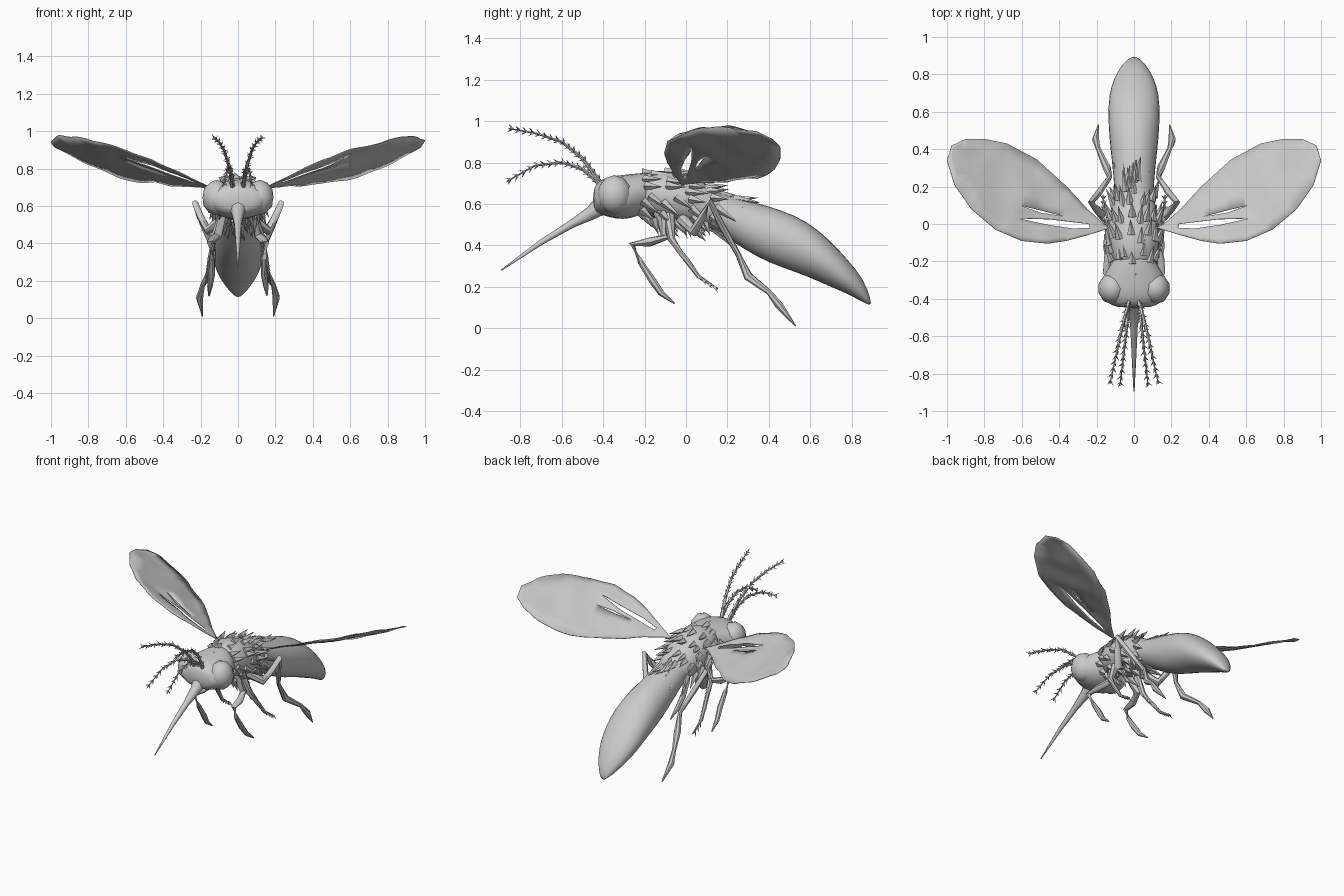
import bpy, bmesh, math, random
from mathutils import Vector, Matrix, noise

random.seed(4)
cube = bpy.data.objects.get("Cube")
if cube:
    bpy.data.objects.remove(cube)

grey = bpy.data.materials.new("plain grey")
grey.use_nodes = True
grey.diffuse_color = (0.6, 0.6, 0.6, 1)
grey.node_tree.nodes["Principled BSDF"].inputs["Base Color"].default_value = (0.6, 0.6, 0.6, 1)


def finish(name, bm, angle=40, subdivide=0):
    bmesh.ops.recalc_face_normals(bm, faces=bm.faces)
    mesh = bpy.data.meshes.new(name)
    bm.to_mesh(mesh)
    bm.free()
    obj = bpy.data.objects.new(name, mesh)
    bpy.context.collection.objects.link(obj)
    mesh.materials.append(grey)
    if subdivide:
        obj.modifiers.new("smooth", 'SUBSURF').levels = subdivide
        obj.modifiers["smooth"].render_levels = subdivide
    bpy.ops.object.select_all(action='DESELECT')
    obj.select_set(True)
    bpy.context.view_layer.objects.active = obj
    bpy.ops.object.shade_smooth_by_angle(angle=math.radians(angle))
    return obj


def loft(name, stations, sides=14):
    """Closed body from (y, bottom z, top z, half width) stations."""
    bm = bmesh.new()
    rings = []
    for y, low, high, w in stations:
        ring = []
        for i in range(sides):
            a = math.tau * i / sides
            ring.append(bm.verts.new((w * math.cos(a), y, (low + high) / 2 + (high - low) / 2 * math.sin(a))))
        rings.append(ring)
    for a, b in zip(rings, rings[1:]):
        for i in range(sides):
            j = (i + 1) % sides
            bm.faces.new((a[i], a[j], b[j], b[i]))
    bm.faces.new(rings[0])
    bm.faces.new(rings[-1])
    return finish(name, bm, 60, 1)


def add_tube(bm, path, sides=7):
    """Tapered tube through (x, y, z, radius) points."""
    pts = [Vector(p[:3]) for p in path]
    rings = []
    for i, p in enumerate(pts):
        d = (pts[min(i + 1, len(pts) - 1)] - pts[max(i - 1, 0)]).normalized()
        rot = d.to_track_quat('Z', 'Y')
        rings.append([bm.verts.new(p + rot @ Vector((math.cos(math.tau * k / sides),
                      math.sin(math.tau * k / sides), 0)) * path[i][3]) for k in range(sides)])
    for a, b in zip(rings, rings[1:]):
        for k in range(sides):
            j = (k + 1) % sides
            bm.faces.new((a[k], a[j], b[j], b[k]))
    bm.faces.new(rings[0])
    bm.faces.new(rings[-1])


def add_spike(bm, base, direction, length, radius, sides=4):
    m = Matrix.Translation(base) @ direction.to_track_quat('Z', 'Y').to_matrix().to_4x4() \
        @ Matrix.Translation((0, 0, length / 2))
    bmesh.ops.create_cone(bm, cap_ends=True, segments=sides, radius1=radius, radius2=0, depth=length, matrix=m)


# Head, thorax and abdomen
loft("head", [(-0.45, 0.57, 0.68, 0.09), (-0.42, 0.545, 0.725, 0.165), (-0.34, 0.52, 0.745, 0.2),
              (-0.27, 0.52, 0.75, 0.17), (-0.2, 0.55, 0.76, 0.12), (-0.15, 0.57, 0.75, 0.09)], 10)
thorax = [(-0.24, 0.57, 0.73, 0.09), (-0.18, 0.54, 0.76, 0.125), (-0.08, 0.51, 0.77, 0.145),
          (0.02, 0.49, 0.74, 0.14), (0.12, 0.48, 0.69, 0.115), (0.22, 0.46, 0.63, 0.085)]
loft("thorax", thorax)
loft("abdomen", [(0.02, 0.53, 0.67, 0.09), (0.12, 0.48, 0.67, 0.105), (0.22, 0.42, 0.64, 0.11),
                 (0.34, 0.34, 0.61, 0.122), (0.46, 0.29, 0.575, 0.136), (0.58, 0.25, 0.525, 0.143),
                 (0.69, 0.2, 0.435, 0.138), (0.78, 0.165, 0.335, 0.112), (0.86, 0.12, 0.24, 0.062),
                 (0.895, 0.108, 0.13, 0.015)])

# Eyes bulge from both sides of the head
bm = bmesh.new()
for s in (-1, 1):
    bmesh.ops.create_icosphere(bm, subdivisions=2, radius=1, matrix=Matrix.Translation((s * 0.115, -0.345, 0.645))
                               @ Matrix.Diagonal((0.078, 0.085, 0.095, 1)))
finish("eyes", bm, 60)

# Proboscis
bm = bmesh.new()
add_tube(bm, [(0, -0.4, 0.6, 0.05), (0, -0.46, 0.555, 0.033), (0, -0.55, 0.505, 0.02),
              (0, -0.7, 0.415, 0.013), (0, -0.893, 0.28, 0.003)], 8)
finish("proboscis", bm, 60)

# Shaggy scales swept back over the thorax
bm = bmesh.new()
for (y, low, high, w), count in zip(thorax, (12, 16, 18, 18, 15, 9)):
    for i in range(count):
        a = math.tau * (i + random.uniform(-0.3, 0.3)) / count
        out = Vector((math.cos(a), 0, math.sin(a)))
        base = Vector((out.x * w * 0.92, y + random.uniform(-0.04, 0.03),
                       (low + high) / 2 + out.z * (high - low) * 0.46))
        droop = Vector((0, 1, -0.25 if out.z > 0 else -0.7))
        add_spike(bm, base, droop + out * random.uniform(0.2, 0.5), random.uniform(0.08, 0.13), 0.022)
# Longer tufts along the back and under the chest
for i in range(7):
    add_spike(bm, Vector((random.uniform(-0.05, 0.05), 0.16 + i * 0.014, 0.645 - i * 0.004)),
              Vector((random.uniform(-0.2, 0.2), 1, -0.12)), 0.12, 0.022)
for i in range(14):
    add_spike(bm, Vector((random.uniform(-0.11, 0.11), -0.16 + i * 0.019, 0.53)),
              Vector((random.uniform(-0.2, 0.2), 0.35, -1)), random.uniform(0.06, 0.11), 0.02)
finish("thorax_scales", bm, 30)

# Barbed antennae, an upper and a lower pair
upper = [(0.025, -0.41, 0.7), (0.05, -0.5, 0.82), (0.075, -0.6, 0.9), (0.1, -0.72, 0.94), (0.13, -0.855, 0.965)]
lower = [(0.03, -0.42, 0.7), (0.035, -0.5, 0.77), (0.045, -0.6, 0.802), (0.06, -0.73, 0.785), (0.075, -0.865, 0.71)]
for name, path in (("upper_antennae", upper), ("lower_antennae", lower)):
    bm = bmesh.new()
    for s in (-1, 1):
        pts = [Vector((s * x, y, z)) for x, y, z in path]
        add_tube(bm, [(*p, 0.011 - 0.002 * i) for i, p in enumerate(pts)], 5)
        for a, b in zip(pts, pts[1:]):
            d = (b - a).normalized()
            side = d.cross(Vector((0, 0, 1))).normalized()
            for k in range(4):
                p = a.lerp(b, (k + 0.5) / 4)
                for turn in (0, 2.1, 4.2):
                    add_spike(bm, p, d + Matrix.Rotation(turn + k, 3, d) @ side, 0.032, 0.006, 3)
    finish(name, bm, 30)

# Three pairs of jointed legs
legs = {
    "front_legs": [(0.07, -0.13, 0.56, 0.03), (0.11, -0.1, 0.44, 0.022), (0.14, -0.18, 0.415, 0.022),
                   (0.15, -0.26, 0.405, 0.017), (0.14, -0.22, 0.32, 0.014), (0.14, -0.165, 0.235, 0.018),
                   (0.15, -0.12, 0.17, 0.015), (0.155, -0.055, 0.12, 0.004)],
    "middle_legs": [(0.08, -0.08, 0.55, 0.028), (0.13, -0.07, 0.43, 0.018), (0.14, -0.03, 0.37, 0.013),
                    (0.15, 0.01, 0.32, 0.013), (0.16, 0.06, 0.25, 0.01), (0.165, 0.155, 0.19, 0.003)],
    "hind_legs": [(0.08, -0.02, 0.53, 0.03), (0.16, 0.04, 0.47, 0.026), (0.2, 0.08, 0.54, 0.02),
                  (0.23, 0.115, 0.615, 0.017), (0.185, 0.17, 0.5, 0.018), (0.13, 0.25, 0.36, 0.013),
                  (0.145, 0.3, 0.25, 0.022), (0.19, 0.4, 0.175, 0.013), (0.205, 0.45, 0.11, 0.02),
                  (0.19, 0.53, 0.01, 0.003)]}
for name, path in legs.items():
    bm = bmesh.new()
    for s in (-1, 1):
        add_tube(bm, [(s * x, y, z, r) for x, y, z, r in path])
        if name == "middle_legs":
            for a, b in zip(path[1:], path[2:]):
                for t in (0.2, 0.5, 0.8):
                    p = Vector(a[:3]).lerp(Vector(b[:3]), t)
                    p.x *= s
                    for dx in (-0.6, 0.6):
                        add_spike(bm, p, Vector((dx, 0.6, -1)), 0.04, 0.008, 3)
    finish(name, bm, 50)

# Wings: flat outline with two slits, tilted and slightly wrinkled
outline = [(0.12, -0.02), (0.25, -0.06), (0.36, -0.09), (0.46, -0.105), (0.6, -0.09), (0.74, -0.03),
           (0.87, 0.08), (0.96, 0.21), (1.0, 0.34), (0.975, 0.42), (0.9, 0.455), (0.8, 0.455),
           (0.68, 0.43), (0.52, 0.345), (0.36, 0.2), (0.25, 0.08), (0.16, 0.0)]
slits = [[(0.235, -0.022), (0.33, -0.024), (0.46, -0.005), (0.62, 0.03), (0.45, 0.025), (0.24, 0.0)],
         [(0.37, 0.04), (0.5, 0.06), (0.61, 0.1), (0.51, 0.076)]]
for s, name in ((1, "left_wing"), (-1, "right_wing")):
    bm = bmesh.new()
    for loop in [outline] + slits:
        vs = [bm.verts.new((x, y, 0)) for x, y in loop]
        for i, v in enumerate(vs):
            bm.edges.new((v, vs[i - 1]))
    bmesh.ops.triangle_fill(bm, edges=bm.edges[:], use_beauty=True, use_dissolve=False)
    bmesh.ops.subdivide_edges(bm, edges=bm.edges[:], cuts=3, use_grid_fill=True)
    for v in bm.verts:
        x, y, _ = v.co
        t = x - 0.17
        wrinkle = 0.022 * noise.noise(Vector((x * 6, y * 7, s * 3))) * min(1, max(0, t * 4))
        v.co = (s * x, y, 0.7 + 0.37 * t + 0.07 * t * t - 0.32 * y + wrinkle)
    wing = finish(name, bm, 50)
    thick = wing.modifiers.new("thickness", 'SOLIDIFY')
    thick.thickness = 0.004
    thick.offset = 0
